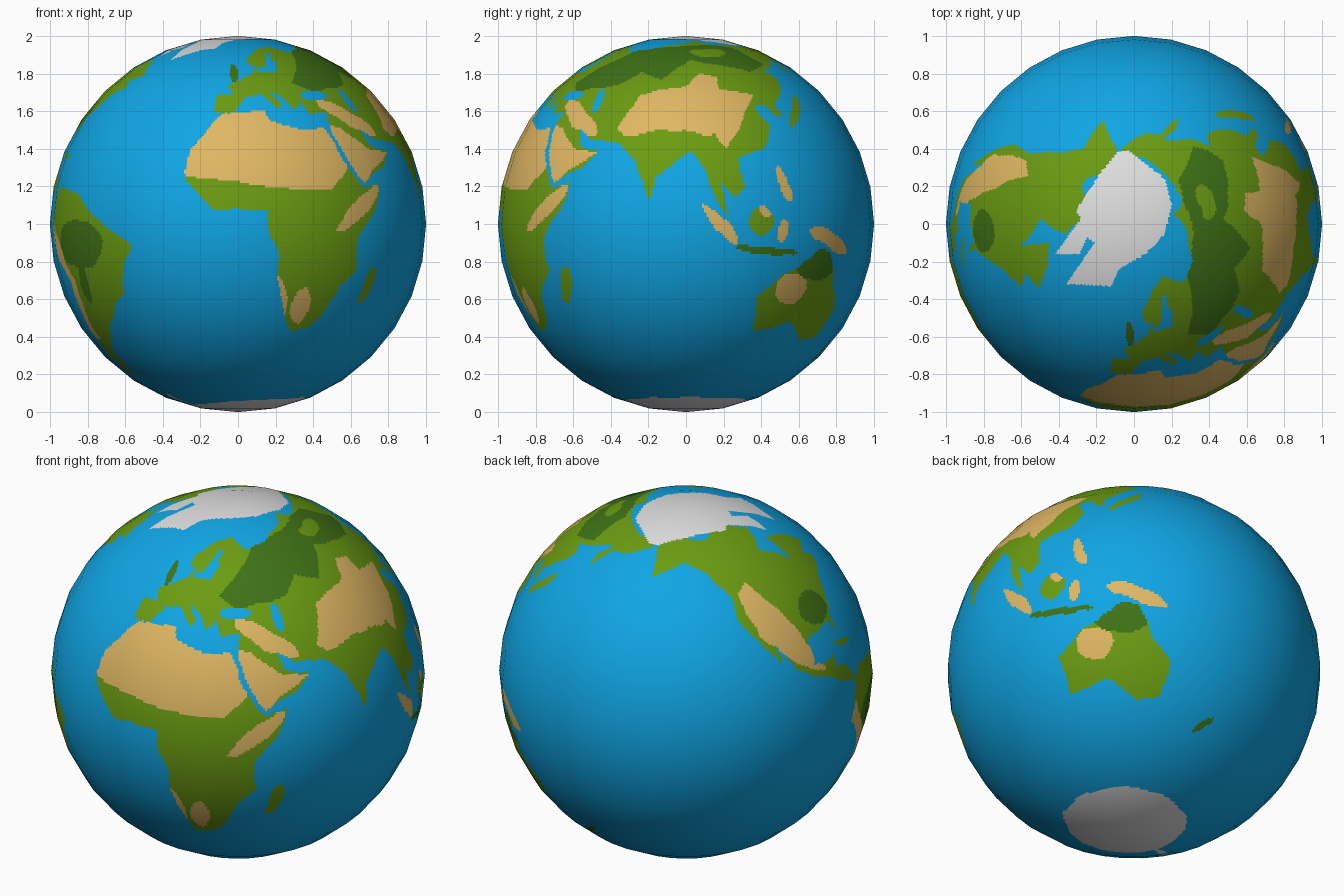
import bpy
import math
from mathutils import Vector, noise

if "Cube" in bpy.data.objects:
    bpy.data.objects.remove(bpy.data.objects["Cube"])

W, H = 512, 256            # painted cells around and pole to pole
SEG, RING = 32, 16         # flat panels of the ball itself
SEA, GREEN, DARK, SAND, ICE = range(5)
COLOURS = [("sea blue", (0.005, 0.38, 0.78)), ("grass green", (0.145, 0.33, 0.006)),
           ("forest green", (0.05, 0.17, 0.008)), ("desert sand", (0.74, 0.475, 0.125)),
           ("ice white", (0.73, 0.73, 0.73))]
grid = [[SEA] * W for _ in range(H)]


def corner(i, j):
    a, b = i / SEG * math.tau - math.pi, (j / RING - 0.5) * math.pi
    return Vector((math.cos(b) * math.sin(a), -math.cos(b) * math.cos(a), math.sin(b)))


def point(i, j):
    (p, s), (q, t) = divmod(i * SEG / W, 1), divmod(j * RING / H, 1)
    return corner(p, q).lerp(corner(p + 1, q), s).lerp(corner(p, q + 1).lerp(corner(p + 1, q + 1), s), t)


def wobble(i, j):
    """Longitude and latitude of a cell, shifted a little so coasts look natural."""
    n = noise.noise_vector(point(i + 0.5, j + 0.5) * 9)
    return (i + 0.5) / W * 360 - 180 + n.x, (j + 0.5) / H * 180 - 90 + n.y


place = [[wobble(i, j) for i in range(W)] for j in range(H)]


def inside(pts, u, v):
    hit = False
    for k in range(len(pts)):
        (a, b), (c, d) = pts[k - 1], pts[k]
        if (b > v) != (d > v) and u < a + (c - a) * (v - b) / (d - b):
            hit = not hit
    return hit


def paint(colour, west, east, south, north, test, land_only):
    for j in range(max(0, int((south + 88) / 180 * H)), min(H, int((north + 92) / 180 * H) + 1)):
        for i in range(int((west + 178) / 360 * W), int((east + 182) / 360 * W) + 1):
            if land_only and grid[j][i % W] == SEA:
                continue
            u, v = place[j][i % W]
            if test(u + 360 * (i // W), v):
                grid[j][i % W] = colour


def area(colour, *pts, land_only=False):
    """Outline in longitude and latitude."""
    lons, lats = zip(*pts)
    paint(colour, min(lons), max(lons), min(lats), max(lats), lambda u, v: inside(pts, u, v), land_only)


def blob(colour, lon, lat, rx, ry, tilt=0, land_only=False):
    """Tilted oval in longitude and latitude."""
    c, s, r = math.cos(math.radians(tilt)), math.sin(math.radians(tilt)), max(rx, ry)

    def test(u, v):
        x, y = u - lon, v - lat
        return ((x * c + y * s) / rx) ** 2 + ((y * c - x * s) / ry) ** 2 < 1
    paint(colour, lon - r, lon + r, lat - r, lat + r, test, land_only)


# Africa
area(GREEN, (-6, 36), (10, 37.5), (11, 33.5), (20, 30.5), (32.5, 31), (37, 20), (43, 11.5), (51, 12), (47, 4),
     (39.5, -5), (40.5, -15), (35, -20), (32.5, -27), (27, -33.5), (19, -34.7), (12, -17), (13.5, -10), (9, -1),
     (9.5, 4.5), (-7.5, 4.4), (-17, 14), (-16, 23), (-10, 31))
# Europe
area(GREEN, (-9, 37), (-9, 43.3), (-1.5, 43.5), (-4.5, 48.3), (8.5, 54), (10, 57.5), (11, 54.2), (20, 54.5),
     (24, 59.3), (22, 61), (25, 65.3), (21, 65), (14, 55.5), (6, 58.5), (6, 62.5), (16, 69), (28, 71), (41, 66),
     (60, 69), (60, 36), (28, 36.5), (26, 41), (22, 37), (19.5, 42), (13, 45.5), (18, 40), (16, 38), (10, 44),
     (3.5, 43.4), (-1, 37), (-5.5, 36))
# Asia with Arabia
area(GREEN, (58, 69), (68, 72), (104, 77.5), (113, 74), (140, 72.5), (180, 69), (190, 66), (179, 62.5),
     (163, 60), (157, 51), (156, 57), (162, 61.5), (136, 55), (141, 52), (139, 47.5), (128, 40), (129, 35.5),
     (126, 35), (124, 40), (118, 39), (122, 31), (117, 24), (107, 21), (109, 12), (105, 9), (100.5, 13),
     (104, 1.3), (98, 10), (97, 17), (91, 22.5), (80.3, 15), (79, 7), (72.7, 20), (66.5, 25), (56.5, 27),
     (49, 30), (51, 25), (59.8, 22.5), (54, 17), (43.5, 12.8), (35, 28), (36, 37), (58, 40))
# North and Central America
area(GREEN, (-167, 66), (-156, 71), (-128, 70), (-118, 73), (-95, 73.5), (-82, 68), (-94, 60), (-82, 55),
     (-79.5, 51.5), (-77.5, 62.5), (-65, 60), (-56, 52), (-66, 50), (-61, 46), (-70, 43), (-76, 36.5),
     (-81, 31.5), (-80.3, 25.5), (-84, 30), (-97, 28), (-97, 20), (-91, 18.5), (-87, 21.3), (-88, 16),
     (-83.5, 15), (-78, 8), (-85, 10), (-105, 20), (-112, 30), (-110, 23), (-124, 40), (-124, 47), (-133, 56),
     (-146, 61), (-164, 54.7), (-165, 62))
# South America
area(GREEN, (-78, 8.5), (-72, 12), (-60, 9), (-50, 2), (-35, -6), (-39, -13), (-41, -22), (-48.5, -27),
     (-58, -37), (-65, -42), (-67, -55), (-74, -51), (-73.5, -37), (-70.2, -18.5), (-81, -5), (-80, 1))
# Australia
area(GREEN, (114, -22), (130, -12), (136, -8), (142.5, -9), (146, -19), (153, -26), (150, -37), (141, -38),
     (131, -31.5), (115.5, -34.5))
# Islands
blob(GREEN, 47, -19, 2.2, 7, -15)
blob(GREEN, -80, 21.7, 5, 1, -20)
blob(GREEN, 137, 37, 9, 1.8, 42)
blob(GREEN, 114, 1, 4, 4.5, -20)
blob(DARK, -2.5, 54, 2.3, 4.5, 15)
blob(DARK, 116, -8, 11, 1.2, -6)
blob(DARK, 171, -43.5, 5, 1.2, 40)
blob(SAND, 100.5, 0, 8, 1.8, -48)
blob(SAND, 121.5, -2, 1.8, 3.5)
blob(SAND, 123, 12, 1.5, 6, 20)
blob(SAND, 141, -5, 10.5, 2.4, -20)
# Forests
area(DARK, (26, 49), (35, 45), (58, 48), (66, 54), (78, 51), (93, 61), (125, 54), (142, 59), (135, 71),
     (110, 74), (48, 69), land_only=True)
blob(GREEN, 107, 66, 14, 3, land_only=True)
blob(DARK, -87, 36, 8, 5.5, land_only=True)
blob(DARK, -60, -6, 13, 7.5, land_only=True)
blob(DARK, -60, -18, 3, 7, land_only=True)
blob(DARK, 136, -12, 9, 5.5, land_only=True)
# Deserts
area(SAND, (-18, 15), (20, 10.5), (31, 10.5), (39, 18), (33, 32), (12, 34), (10, 38), (-8, 36), (-20, 25),
     land_only=True)
area(SAND, (32, 32), (40, 30.5), (50, 23.5), (60, 22.5), (43, 12.5), (38, 20), land_only=True)
area(SAND, (65, 30), (70, 43.5), (91, 47.5), (97, 53.5), (105, 52.5), (105, 45.5), (119.5, 43.5), (103, 23.5),
     (100, 28.5), (83, 30.5), (68.5, 27.5), land_only=True)
area(SAND, (-121, 48), (-114, 51), (-103, 38), (-92, 16), (-105, 22), (-116, 33), land_only=True)
area(SAND, (-82, -6), (-79, 2), (-66, -18), (-68, -38), (-75, -38), land_only=True)
blob(SAND, 41, 5, 11, 2.5, 37, land_only=True)
blob(SAND, 22, -26, 3.5, 6, land_only=True)
blob(SAND, 14, -22, 1.5, 7, 25, land_only=True)
blob(SAND, 45, 35, 13, 3, -27, land_only=True)
blob(SAND, 116, 4.5, 2.5, 2.5, land_only=True)
blob(SAND, 127, -20.5, 6.5, 5, land_only=True)
# Inland seas
blob(SEA, 34, 43.3, 6.5, 2)
blob(SEA, 51.5, 41.5, 2, 5, 15)
# Southern ice: a cap reaching further north on one side, with a peninsula
for j in range(H // 4):
    for i in range(W):
        u, v = place[j][i]
        if v < -71 + 4 * math.cos(math.radians(u - 90)):
            grid[j][i] = ICE
blob(ICE, -65, -70, 3, 6, -20)
# Northern ice, outlined as seen from above the pole
CAP = [(-.03, .39), (.165, .24), (.2, .1), (.165, -.05), (.06, -.16), (-.08, -.24), (-.12, -.33), (-.36, -.32),
       (-.21, -.1), (-.25, -.07), (-.29, -.16), (-.42, -.16), (-.28, .03), (-.31, .07), (-.18, .27), (-.08, .39)]
for j in range(H * 3 // 4, H):
    for i in range(W):
        p = point(i + 0.5, j + 0.5)
        if inside(CAP, p.x, p.y):
            grid[j][i] = ICE


# Globe: flat panels split into fine cells, coloured by the map
def vid(i, j):
    return 0 if j == 0 else (H - 1) * W + 1 if j == H else 1 + (j - 1) * W + i % W


verts = [Vector((0, 0, -1))] + [point(i, j) for j in range(1, H) for i in range(W)] + [Vector((0, 0, 1))]
faces = [tuple(dict.fromkeys((vid(i, j), vid(i + 1, j), vid(i + 1, j + 1), vid(i, j + 1))))
         for j in range(H) for i in range(W)]
mesh = bpy.data.meshes.new("globe")
mesh.from_pydata([(p.x, p.y, p.z + 1) for p in verts], [], faces)
for name, rgb in COLOURS:
    mat = bpy.data.materials.new(name)
    mat.diffuse_color = (*rgb, 1)
    mat.use_nodes = True
    mat.node_tree.nodes["Principled BSDF"].inputs["Base Color"].default_value = mat.diffuse_color
    mesh.materials.append(mat)
mesh.polygons.foreach_set("material_index", [c for row in grid for c in row])
mesh.polygons.foreach_set("use_smooth", [True] * len(faces))
mesh.update()
mesh.normals_split_custom_set_from_vertices([p.normalized()[:] for p in verts])
bpy.context.collection.objects.link(bpy.data.objects.new("globe", mesh))
